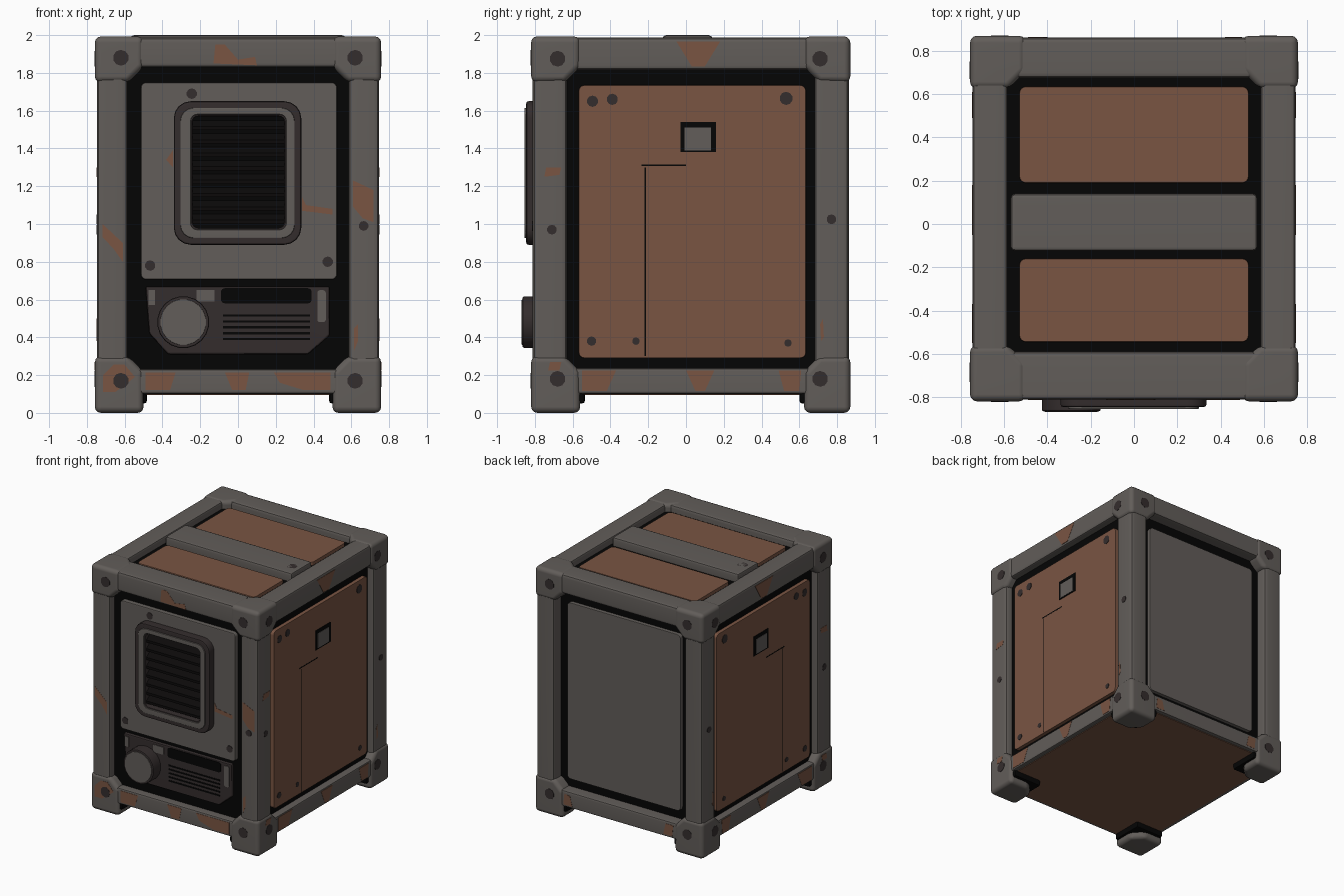
import bpy, bmesh, math
from mathutils import Vector

if "Cube" in bpy.data.objects:
    bpy.data.objects.remove(bpy.data.objects["Cube"])


def material(name, col):
    m = bpy.data.materials.new(name)
    m.diffuse_color = (*col, 1)
    m.use_nodes = True
    m.node_tree.nodes["Principled BSDF"].inputs["Base Color"].default_value = m.diffuse_color
    return m


GRAY = material("worn gray metal", (0.122, 0.110, 0.101))
RUST = material("rust brown", (0.192, 0.090, 0.055))
DARK = material("dark bolt brown", (0.034, 0.026, 0.026))
BLACK = material("black recess", (0.0015, 0.0015, 0.0015))
SLAT = material("slat black", (0.0035, 0.003, 0.003))


def finish(bm, name, mat, bevel=0.0, segs=2):
    bmesh.ops.recalc_face_normals(bm, faces=bm.faces)
    if bevel:
        edges = [e for e in bm.edges if e.calc_face_angle(0) > 0.6]
        bmesh.ops.bevel(bm, geom=edges, offset=bevel, segments=segs, profile=0.5,
                        affect='EDGES', clamp_overlap=True)
    me = bpy.data.meshes.new(name)
    bm.to_mesh(me)
    bm.free()
    me.materials.append(mat)
    ob = bpy.data.objects.new(name, me)
    bpy.context.collection.objects.link(ob)
    return ob


def box(name, lo, hi, mat, bevel=0.0, segs=2, chamfer=0.0):
    bm = bmesh.new()
    bmesh.ops.create_cube(bm, size=1)
    lo, hi = Vector(lo), Vector(hi)
    for v in bm.verts:
        v.co = Vector([lo[i] + (v.co[i] + 0.5) * (hi[i] - lo[i]) for i in range(3)])
    if chamfer:  # cut the three edges that meet at the inward vertex
        inner = min(bm.verts, key=lambda v: (v.co - Vector((0, 0.02, 1))).length)
        bmesh.ops.bevel(bm, geom=list(inner.link_edges), offset=chamfer, segments=1,
                        profile=0.5, affect='EDGES')
    return finish(bm, name, mat, bevel, segs)


# maps (u, v, distance outward) to world for each side of the crate
SIDES = {
    'front': lambda u, v, d: (u, -d, v),
    'back': lambda u, v, d: (u, d, v),
    'right': lambda u, v, d: (d, u, v),
    'left': lambda u, v, d: (-d, u, v),
    'top': lambda u, v, d: (u, v, d),
}


def prism(name, side, pts, d0, d1, mat, bevel=0.0, hole=None):
    f = SIDES[side]
    bm = bmesh.new()
    n = len(pts)

    def loop(ps, d):
        return [bm.verts.new(f(u, v, d)) for u, v in ps]

    def bridge(p, q):
        for i in range(n):
            bm.faces.new((p[i], p[(i + 1) % n], q[(i + 1) % n], q[i]))
    a, b = loop(pts, d0), loop(pts, d1)
    bridge(a, b)
    if hole:
        c, e = loop(hole, d0), loop(hole, d1)
        bridge(c, e)
        bridge(a, c)
        bridge(b, e)
    else:
        bm.faces.new(a)
        bm.faces.new(b)
    return finish(bm, name, mat, bevel)


def rrect(u0, u1, v0, v1, r=0.03, n=4):
    pts = []
    for k, (cu, cv) in enumerate(((u1 - r, v1 - r), (u0 + r, v1 - r),
                                  (u0 + r, v0 + r), (u1 - r, v0 + r))):
        for i in range(n + 1):
            a = math.pi / 2 * (k + i / n)
            pts.append((cu + r * math.cos(a), cv + r * math.sin(a)))
    return pts


def rect(u0, u1, v0, v1):
    return [(u0, v0), (u1, v0), (u1, v1), (u0, v1)]


def circle(u, v, r, n=10):
    return [(u + r * math.cos(2 * math.pi * (i + .5) / n),
             v + r * math.sin(2 * math.pi * (i + .5) / n)) for i in range(n)]


def bolt(side, u, v, d, r=0.04):
    prism(side + "_bolt", side, circle(u, v, r), d - 0.006, d + 0.003, DARK)


def patch(side, pts, d):
    prism(side + "_rust_patch", side, pts, d - 0.003, d + 0.0015, RUST)


# Core and underside
box("recessed_core", (-.69, -.75, .1), (.69, .77, 1.93), BLACK)
box("bottom_plate", (-.71, -.78, .095), (.71, .83, .13), RUST)

# Frame posts, rails and corner blocks
for sx in (-1, 1):
    xs = sorted((sx * .585, sx * .747))
    for y0, y1 in ((-.812, -.63), (.68, .862)):
        box("corner_post", (xs[0], y0, .2), (xs[1], y1, 1.85), GRAY, .03)
    box("top_side_rail", (xs[0], -.7, 1.815), (xs[1], .75, 1.987), GRAY, .025)
    box("bottom_side_rail", (xs[0], -.7, .1), (xs[1], .75, .238), GRAY, .018)
    xb = sorted((sx * .50, sx * .758))
    xc = sorted((sx * .482, sx * .735))
    for y0, y1, c0, c1 in ((-.82, -.56, -.80, -.535), (.625, .87, .60, .85)):
        box("top_corner_block", (xb[0], y0, 1.75), (xb[1], y1, 1.993), GRAY, .045, 3, .08)
        box("bottom_corner_foot", (xb[0], y0, 0), (xb[1], y1, .30), GRAY, .045, 3, .08)
        box("foot_collar", (xc[0], c0, .05), (xc[1], c1, .11), BLACK, .015)
for y0, y1 in ((-.812, -.59), (.675, .862)):
    box("top_cross_rail", (-.65, y0, 1.828), (.65, y1, 1.987), GRAY, .025)
    box("bottom_cross_rail", (-.65, y0, .1), (.65, y1, .232), GRAY, .018)

# Roof panels and centre strap
for v0, v1 in ((-.545, -.16), (.19, .635)):
    prism("roof_panel", 'top', rrect(-.53, .53, v0, v1), 1.9, 1.957, RUST, .005)
box("roof_strap", (-.57, -.125, 1.9), (.57, .14, 2.0), GRAY, .02)
for u in (-.5, .5):
    bolt('top', u, -.015, 1.997)

# Side panels, mirrored left and right
for s in ('right', 'left'):
    P = .72
    prism(s + "_panel", s, rrect(-.568, .635, .29, 1.735), .66, P, RUST, .005)
    prism(s + "_window_rim", s, rect(-.03, .16, 1.38, 1.54), P - .003, P + .003, BLACK)
    prism(s + "_window", s, rect(-.008, .132, 1.39, 1.51), P - .002, P + .005, GRAY)
    for seam in (rect(-.219, -.213, .3, 1.3), rect(-.235, .0, 1.307, 1.315)):
        prism(s + "_panel_seam", s, seam, P - .002, P + .001, BLACK)
    for u, v, r in ((-.495, 1.65, .03), (-.39, 1.66, .03), (.53, 1.665, .035),
                    (-.5, .38, .025), (-.265, .38, .02), (.54, .37, .02)):
        bolt(s, u, v, P, r)
    for u in (-.68, .71):
        bolt(s, u, 1.875, .757, .042)
        bolt(s, u, .18, .757, .042)
    bolt(s, .77, 1.025, .747, .026)
    bolt(s, -.71, .97, .747, .026)
    patch(s, [(-.05, 1.965), (.18, 1.965), (.1, 1.835), (.03, 1.835)], .747)
    patch(s, [(-.55, .115), (-.42, .115), (-.37, .225), (-.55, .225)], .747)
    patch(s, [(.05, .115), (.1, .115), (.15, .225), (0, .225)], .747)
    patch(s, [(.52, .115), (.6, .115), (.61, .225), (.49, .225)], .747)
    patch(s, [(-.75, 1.25), (-.67, 1.26), (-.66, 1.3), (-.74, 1.3)], .747)
    patch(s, [(-.73, .225), (-.67, .225), (-.66, .27), (-.72, .27)], .758)
    patch(s, [(.715, .38), (.73, .4), (.725, .5), (.71, .47)], .747)

# Back panel
prism("back_panel", 'back', rrect(-.51, .51, .305, 1.74), .76, .80, GRAY, .006)
for u in (-.62, .62):
    for v in (.175, 1.88):
        bolt('back', u, v, .869, .042)
patch('back', [(.42, .12), (.5, .12), (.49, .21), (.44, .2)], .862)
patch('back', [(-.48, .12), (-.4, .12), (-.42, .21), (-.49, .21)], .862)

# Front upper panel
F = .785
prism("front_panel", 'front', rrect(-.515, .525, .705, 1.75), .7, F, GRAY, .01)
for u, v in ((-.245, 1.69), (-.465, .78), (.475, .8)):
    bolt('front', u, v, F, .028)

# Vent housing, gray rim and slats
opening = rrect(-.24, .245, .98, 1.57, .03)
prism("vent_housing", 'front', rrect(-.34, .335, .89, 1.65, .09), .76, .846, DARK, .012, opening)
prism("vent_rim", 'front', rrect(-.305, .30, .925, 1.615, .07), .84, .856, GRAY, .005,
      rrect(-.25, .255, .97, 1.58, .035))
prism("vent_back", 'front', opening, F, F + .004, BLACK)
for i in range(8):
    z = 1.0 + i * .071
    prism("vent_slat", 'right', [(-.785, z + .04), (-.785, z + .055), (-.835, z + .02),
                                 (-.835, z)], -.24, .245, SLAT)

# Control panel, display slot, speaker slots and knob
C = .775
prism("control_panel", 'front', [(-.49, .67), (-.47, .42), (-.37, .31), (.37, .31),
                                 (.485, .41), (.485, .67)], .72, C, DARK, .012)
prism("display_slot", 'front', rrect(-.09, .39, .58, .66, .02), C - .003, C + .004, BLACK)
for i in range(5):
    prism("speaker_slot", 'front', rect(-.08, .38, .385 + i * .031, .397 + i * .031),
          C - .002, C + .003, BLACK)
prism("control_strip", 'front', rrect(.42, .465, .48, .65, .015), C - .003, C + .005, GRAY)
prism("control_tab", 'front', rect(-.22, -.125, .59, .65), C - .003, C + .005, GRAY)
prism("control_tab", 'front', rect(-.475, -.44, .57, .65), C - .003, C + .005, GRAY)
prism("knob_body", 'front', circle(-.29, .48, .138, 20), .74, .866, DARK, .01)
prism("knob_face", 'front', circle(-.29, .48, .122, 20), .86, .87, GRAY, .003)

# Front frame bolts and rust
for u in (-.62, .62):
    bolt('front', u, 1.88, .819, .042)
    bolt('front', u, .17, .819, .042)
bolt('front', .665, .99, .812, .026)
patch('front', [(-.13, 1.85), (.1, 1.84), (.09, 1.885), (0, 1.87), (-.07, 1.95), (-.12, 1.95)], .812)
patch('front', [(.61, 1.09), (.66, 1.03), (.717, 1.01), (.717, 1.18), (.61, 1.23)], .812)
patch('front', [(-.717, 1.0), (-.61, .9), (-.61, .8), (-.66, .87), (-.717, .93)], .812)
patch('front', [(-.715, .11), (-.65, .11), (-.545, .19), (-.6, .255), (-.66, .255), (-.715, .2)], .82)
patch('front', [(-.49, .12), (-.36, .12), (-.33, .215), (-.49, .215)], .812)
patch('front', [(-.03, .12), (.04, .12), (.06, .215), (-.07, .215)], .812)
patch('front', [(.22, .16), (.35, .12), (.49, .12), (.49, .215), (.19, .215)], .812)
patch('front', [(.615, .33), (.635, .38), (.635, .47), (.615, .45)], .812)
patch('front', [(.34, 1.14), (.36, 1.1), (.5, 1.08), (.5, 1.05), (.34, 1.07)], F)
patch('front', [(-.38, 1.34), (-.345, 1.3), (-.345, 1.39)], F)

# Smooth shading with sharp edges kept, flat faces kept flat
bpy.ops.object.select_all(action='SELECT')
bpy.context.view_layer.objects.active = bpy.context.selected_objects[0]
bpy.ops.object.shade_smooth_by_angle(angle=math.radians(40))
for ob in bpy.context.selected_objects:
    m = ob.modifiers.new("flat_faces", 'WEIGHTED_NORMAL')
    m.keep_sharp = True
